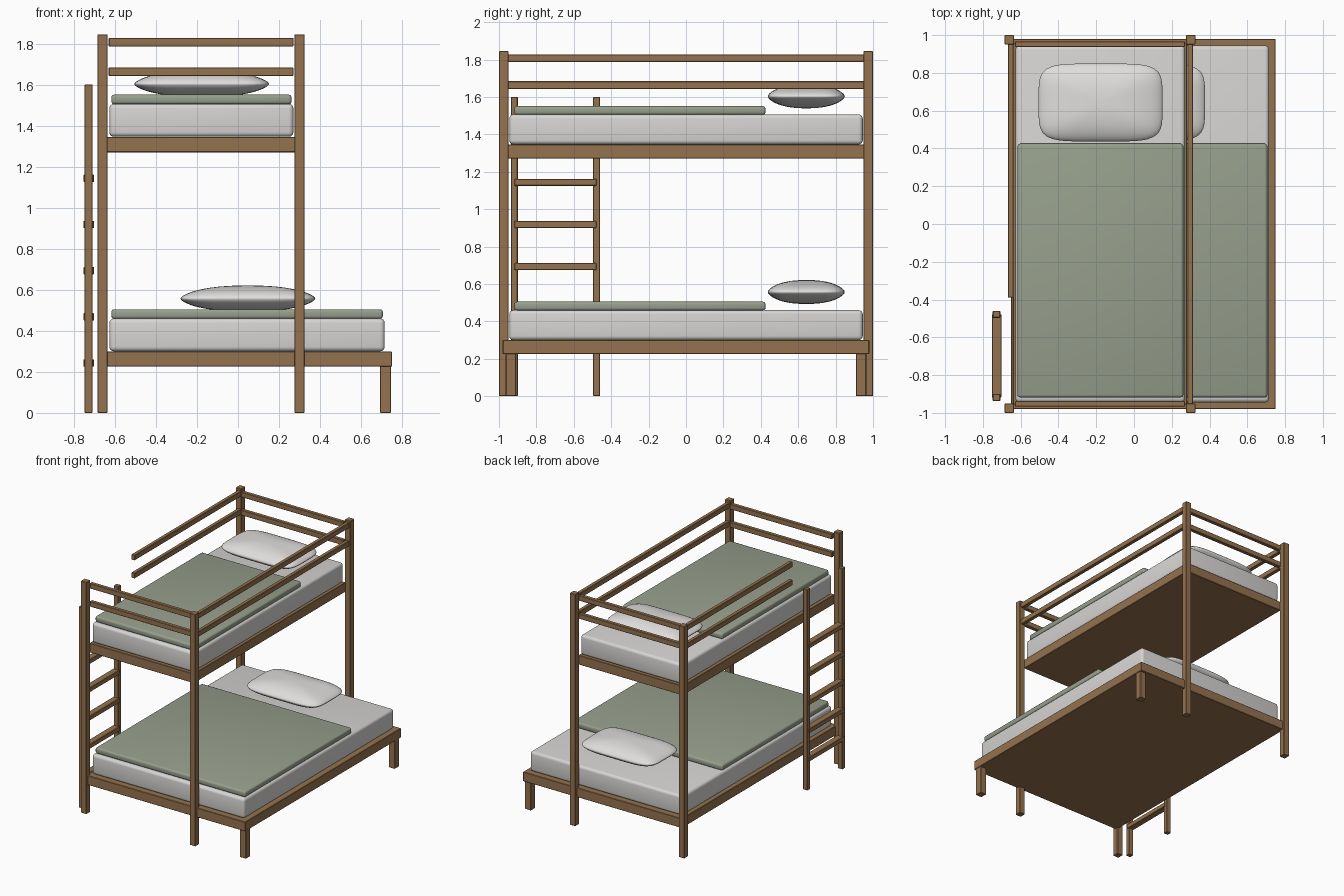
import bpy, bmesh, math

if "Cube" in bpy.data.objects:
    bpy.data.objects.remove(bpy.data.objects["Cube"])


def material(name, rgb):
    m = bpy.data.materials.new(name)
    m.diffuse_color = (*rgb, 1)
    m.use_nodes = True
    m.node_tree.nodes["Principled BSDF"].inputs["Base Color"].default_value = m.diffuse_color
    return m


WOOD = material("warm wood", (0.30, 0.17, 0.077))
SHEET = material("white sheet", (0.68, 0.67, 0.66))
PILLOW = material("pillow white", (0.74, 0.73, 0.72))
GREEN = material("sage blanket", (0.31, 0.35, 0.265))


def finish(name, bm, mat, smooth=False):
    me = bpy.data.meshes.new(name)
    bmesh.ops.recalc_face_normals(bm, faces=bm.faces)
    for f in bm.faces:
        f.smooth = smooth
    bm.to_mesh(me)
    bm.free()
    me.materials.append(mat)
    ob = bpy.data.objects.new(name, me)
    bpy.context.collection.objects.link(ob)
    return ob


def box(name, x, y, z, mat=WOOD, bevel=0.003, segments=1):
    """Box from (min, max) ranges, with softened edges."""
    bm = bmesh.new()
    bmesh.ops.create_cube(bm, size=1)
    for v in bm.verts:
        v.co = [(a + b) / 2 + c * (b - a) for (a, b), c in zip((x, y, z), v.co)]
    bmesh.ops.bevel(bm, geom=bm.edges[:], offset=bevel, segments=segments,
                    profile=0.5, affect='EDGES')
    return finish(name, bm, mat, segments > 1)


def around(c, size):
    return (c - size / 2, c + size / 2)


def pillow(name, cx, cy, cz, a=0.328, b=0.206, h=0.064, n=64, rings=14):
    """Cushion: rounded-rectangle rings swelling to the middle."""
    bm = bmesh.new()
    p = 5.0

    def ring(r, z):
        pts = []
        for i in range(n):
            t = 2 * math.pi * i / n
            c, s = math.cos(t), math.sin(t)
            k = r / (abs(c) ** p + abs(s) ** p) ** (1 / p)
            pts.append(bm.verts.new((cx + a * c * k, cy + b * s * k, cz + z)))
        return pts

    rows = []
    for j in range(1, 2 * rings):
        ang = math.pi * j / (2 * rings)
        r = math.sin(ang)
        z = h * max(0.0, 1 - r ** 2.3) ** 0.62
        rows.append(ring(r, math.copysign(z, math.cos(ang)) if j != rings else 0))
    for r0, r1 in zip(rows, rows[1:]):
        for i in range(n):
            bm.faces.new((r0[i], r0[(i + 1) % n], r1[(i + 1) % n], r1[i]))
    for row, z in ((rows[0], h), (rows[-1], -h)):
        tip = bm.verts.new((cx, cy, cz + z))
        for i in range(n):
            bm.faces.new((row[i], row[(i + 1) % n], tip))
    return finish(name, bm, PILLOW, True)


# Tall corner posts and short outer legs
for sy, end in ((-1, "front"), (1, "back")):
    for px, side in ((-0.66, "left"), (0.30, "right")):
        box(f"{end}_{side}_post", around(px, 0.05), around(sy * 0.975, 0.05), (0, 1.845))
    box(f"{end}_outer_leg", around(0.718, 0.054), around(sy * 0.936, 0.056), (0, 0.228))

# Bed bases
box("lower_base", (-0.65, 0.75), (-0.98, 0.98), (0.225, 0.30))
box("upper_base", (-0.64, 0.28), (-0.955, 0.955), (1.27, 1.345))

# Guard rails, the left one stops short for the ladder
for z, level in ((1.663, "lower"), (1.807, "upper")):
    zr = around(z, 0.042)
    box(f"{level}_right_guard", around(0.297, 0.03), (-0.952, 0.952), zr)
    box(f"{level}_left_guard", around(-0.652, 0.03), (-0.39, 0.952), zr)
    for sy, end in ((-1, "front"), (1, "back")):
        box(f"{level}_{end}_guard", (-0.63, 0.27), around(sy * 0.952, 0.03), zr)

# Ladder
for y, end in ((-0.918, "front"), (-0.478, "back")):
    box(f"ladder_{end}_rail", around(-0.728, 0.04), around(y, 0.037), (0, 1.60))
for i in range(5):
    box(f"ladder_rung_{i + 1}", around(-0.727, 0.052), (-0.918, -0.478),
        around(0.243 + 0.225 * i, 0.036))

# Bedding on both levels
for level, z, right, pillow_x in (("lower", 0.30, 0.715, 0.048), ("upper", 1.346, 0.27, -0.177)):
    box(f"{level}_mattress", (-0.627, right), (-0.945, 0.945), (z, z + 0.16),
        SHEET, 0.022, 4)
    box(f"{level}_blanket", (-0.617, right - 0.009), (-0.918, 0.425),
        (z + 0.158, z + 0.205), GREEN, 0.014, 3)
    pillow(f"{level}_pillow", pillow_x, 0.643, z + 0.257)
